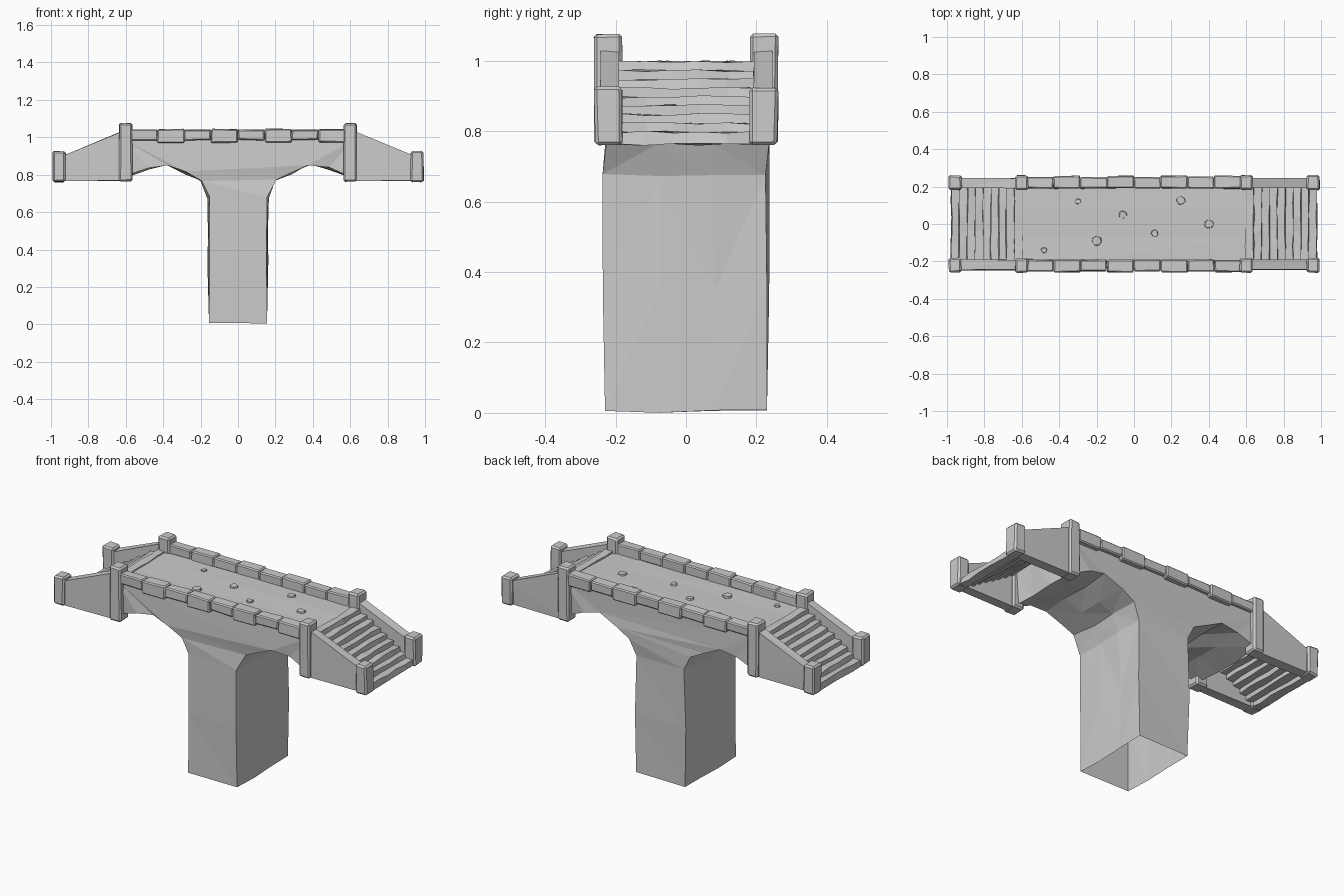
import bpy, bmesh, random
from mathutils import Vector

random.seed(4)
if "Cube" in bpy.data.objects:
    bpy.data.objects.remove(bpy.data.objects["Cube"], do_unlink=True)

stone = bpy.data.materials.new("grey stone")
stone.use_nodes = True
GREY = (0.6, 0.6, 0.6, 1)
stone.diffuse_color = GREY
stone.node_tree.nodes["Principled BSDF"].inputs["Base Color"].default_value = GREY


def finish(bm, name, bevel=0):
    bmesh.ops.recalc_face_normals(bm, faces=bm.faces)
    mesh = bpy.data.meshes.new(name)
    bm.to_mesh(mesh)
    bm.free()
    mesh.materials.append(stone)
    obj = bpy.data.objects.new(name, mesh)
    bpy.context.collection.objects.link(obj)
    if bevel:
        mod = obj.modifiers.new("worn edges", "BEVEL")
        mod.width = bevel
        mod.segments = 1
    return obj


def jitter(verts, amount):
    for v in verts:
        v.co += Vector([random.uniform(-amount, amount) for _ in range(3)])


def block(name, x, y, z, rough=0.003, bevel=0.006):
    """Rough hewn box given as three (low, high) ranges."""
    bm = bmesh.new()
    bmesh.ops.create_cube(bm, size=1)
    for v in bm.verts:
        v.co = [r[0] if c < 0 else r[1] for c, r in zip(v.co, (x, y, z))]
    jitter(bm.verts, rough)
    return finish(bm, name, bevel)


def extrude_profile(points, y0, y1, cuts=1):
    """Closed x-z outline swept along y; returns the bmesh."""
    bm = bmesh.new()
    rings = []
    for i in range(cuts + 1):
        y = y0 + (y1 - y0) * i / cuts
        rings.append([bm.verts.new((x, y, z)) for x, z in points])
    n = len(points)
    for a, b in zip(rings, rings[1:]):
        for i in range(n):
            bm.faces.new((a[i], a[(i + 1) % n], b[(i + 1) % n], b[i]))
    bm.faces.new(rings[0])
    bm.faces.new(rings[-1])
    return bm


# Pier, twin half arches and deck in one body, open underneath
half = [(0.155, 0.01), (0.157, 0.35), (0.16, 0.68), (0.2, 0.77), (0.28, 0.81),
        (0.38, 0.855), (0.48, 0.835), (0.6, 0.79), (0.615, 0.99)]
outline = half + [(-x, z) for x, z in reversed(half)]
bm = extrude_profile(outline, -0.23, 0.23, 3)
bottom = [f for f in bm.faces if all(v.co.z < 0.02 for v in f.verts)]
bmesh.ops.delete(bm, geom=bottom, context="FACES")
jitter([v for v in bm.verts if 0.02 < v.co.z < 0.95], 0.008)
jitter([v for v in bm.verts if v.co.z > 0.95], 0.003)
for v in bm.verts:
    if v.co.z < 0.02:
        v.co.z = random.uniform(0, 0.012)
bmesh.ops.triangulate(bm, faces=bm.faces)
finish(bm, "pier_and_deck")

# Worn cobbles showing through the deck
for i, (x, y, r) in enumerate([(-0.48, -0.14, 0.018), (-0.3, 0.12, 0.018),
                               (-0.2, -0.09, 0.03), (-0.06, 0.05, 0.026),
                               (0.11, -0.05, 0.022), (0.25, 0.125, 0.027),
                               (0.4, 0, 0.028)]):
    bm = bmesh.new()
    bmesh.ops.create_cone(bm, cap_ends=True, segments=7, radius1=r,
                          radius2=r * 0.8, depth=0.02)
    jitter(bm.verts, 0.003)
    bmesh.ops.translate(bm, verts=bm.verts, vec=(x, y, 0.988))
    finish(bm, f"cobble_{i + 1}")

for sy, side in ((-1, "front"), (1, "back")):
    def across(a, b):
        return tuple(sorted((sy * a, sy * b)))

    # Kerb stones of alternating height along each edge
    for i in range(8):
        x = -0.575 + i * 0.1435
        big = i % 2
        block(f"{side}_kerb_stone_{i + 1}", (x, x + 0.1435),
              across(0.19, 0.258 if big else 0.252),
              (0.972, 1.044) if big else (0.985, 1.04))

    for sx, end in ((-1, "right"), (1, "left")):
        def along(a, b):
            return tuple(sorted((sx * a, sx * b)))

        # Tall post at the stair head, short post at its foot
        block(f"{side}_{end}_tall_post", along(0.565, 0.635),
              across(0.182, 0.26), (0.765, 1.075), bevel=0.009)
        block(f"{side}_{end}_short_post", along(0.922, 0.992),
              across(0.182, 0.26), (0.762, 0.925), bevel=0.009)

        # Sloping stair wall
        wall = [(sx * 0.6, 0.768), (sx * 0.95, 0.768),
                (sx * 0.95, 0.895), (sx * 0.6, 1.04)]
        bm = extrude_profile(wall, sy * 0.192, sy * 0.245, 1)
        jitter(bm.verts, 0.003)
        bmesh.ops.triangulate(bm, faces=bm.faces)
        finish(bm, f"{side}_{end}_stair_wall")

# Rough stair treads, split into short lengths to vary their edges
for sx, end in ((-1, "right"), (1, "left")):
    for i in range(9):
        x, z = 0.595 + i * 0.042, 0.998 - i * 0.025
        tread = [(sx * x, z - 0.035), (sx * (x + 0.048), z - 0.035),
                 (sx * (x + 0.044), z), (sx * x, z)]
        bm = extrude_profile(tread, -0.195, 0.195, 5)
        jitter(bm.verts, 0.004)
        finish(bm, f"{end}_stair_tread_{i + 1}")
